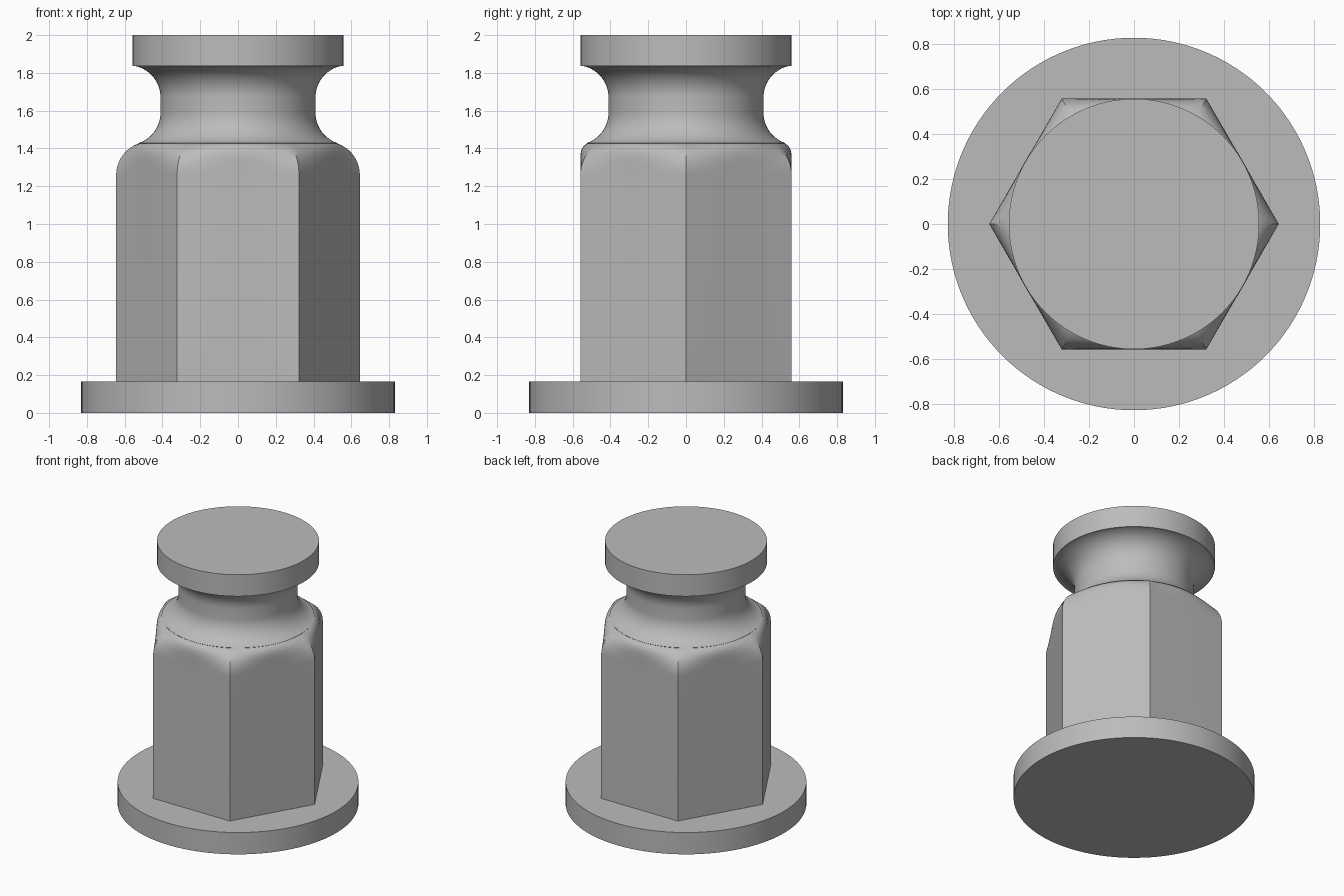
import bpy, bmesh
from math import sin, cos, pi, sqrt, asin, radians

SEG = 120
cube = bpy.data.objects.get("Cube")
if cube:
    bpy.data.objects.remove(cube, do_unlink=True)

grey = bpy.data.materials.new("plain grey")
grey.use_nodes = True
colour = (0.5, 0.5, 0.5, 1)
grey.diffuse_color = colour
grey.node_tree.nodes["Principled BSDF"].inputs["Base Color"].default_value = colour


def hexagon(angle):
    """Hexagon radius relative to its corner, with corners on the x axis."""
    return cos(pi / 6) / cos(angle % (pi / 3) - pi / 6)


def loft(name, rings):
    """Skin rings of (corner radius, height, hexagon weight) and cap both ends."""
    bm = bmesh.new()
    loops = []
    for radius, z, weight in rings:
        loop = []
        for i in range(SEG):
            a = 2 * pi * i / SEG
            r = radius * hexagon(a) ** weight
            loop.append(bm.verts.new((r * cos(a), r * sin(a), z)))
        loops.append(loop)
    for low, high in zip(loops, loops[1:]):
        for i in range(SEG):
            j = (i + 1) % SEG
            bm.faces.new((low[i], low[j], high[j], high[i]))
    bm.faces.new(loops[0][::-1])
    bm.faces.new(loops[-1])
    mesh = bpy.data.meshes.new(name)
    bm.to_mesh(mesh)
    bm.free()
    mesh.materials.append(grey)
    obj = bpy.data.objects.new(name, mesh)
    bpy.context.collection.objects.link(obj)
    bpy.ops.object.select_all(action="DESELECT")
    obj.select_set(True)
    bpy.context.view_layer.objects.active = obj
    bpy.ops.object.shade_smooth_by_angle(angle=radians(30))


def arc(cx, cz, radius, start, end, steps):
    """Points along an arc in the radius/height plane."""
    for k in range(steps + 1):
        a = start + (end - start) * k / steps
        yield cx + radius * cos(a), cz + radius * sin(a)


# Base and top discs
loft("base_flange", [(0.83, 0, 0), (0.83, 0.166, 0)])
loft("top_flange", [(0.558, 1.836, 0), (0.558, 2, 0)])

# Hexagonal body, rounded shoulder blending to a circle, and waisted neck
SHOULDER, BLEND = 1.26, 0.168
join = asin(0.33 / sqrt(0.11 ** 2 + 0.33 ** 2))
body = [(0.645, 0.166, 1)]
for r, z in arc(0.47, SHOULDER, 0.175, 0, join, 16):
    t = min((z - SHOULDER) / BLEND, 1)
    body.append((r, z, 1 - t * t))
body += [(r, z, 0) for r, z in arc(0.58, 1.59, 0.17, pi + join, pi, 14)]
body += [(r, z, 0) for r, z in arc(0.58, 1.67, 0.17, pi, pi / 2 + 0.15, 16)]
loft("hexagonal_body", body)
